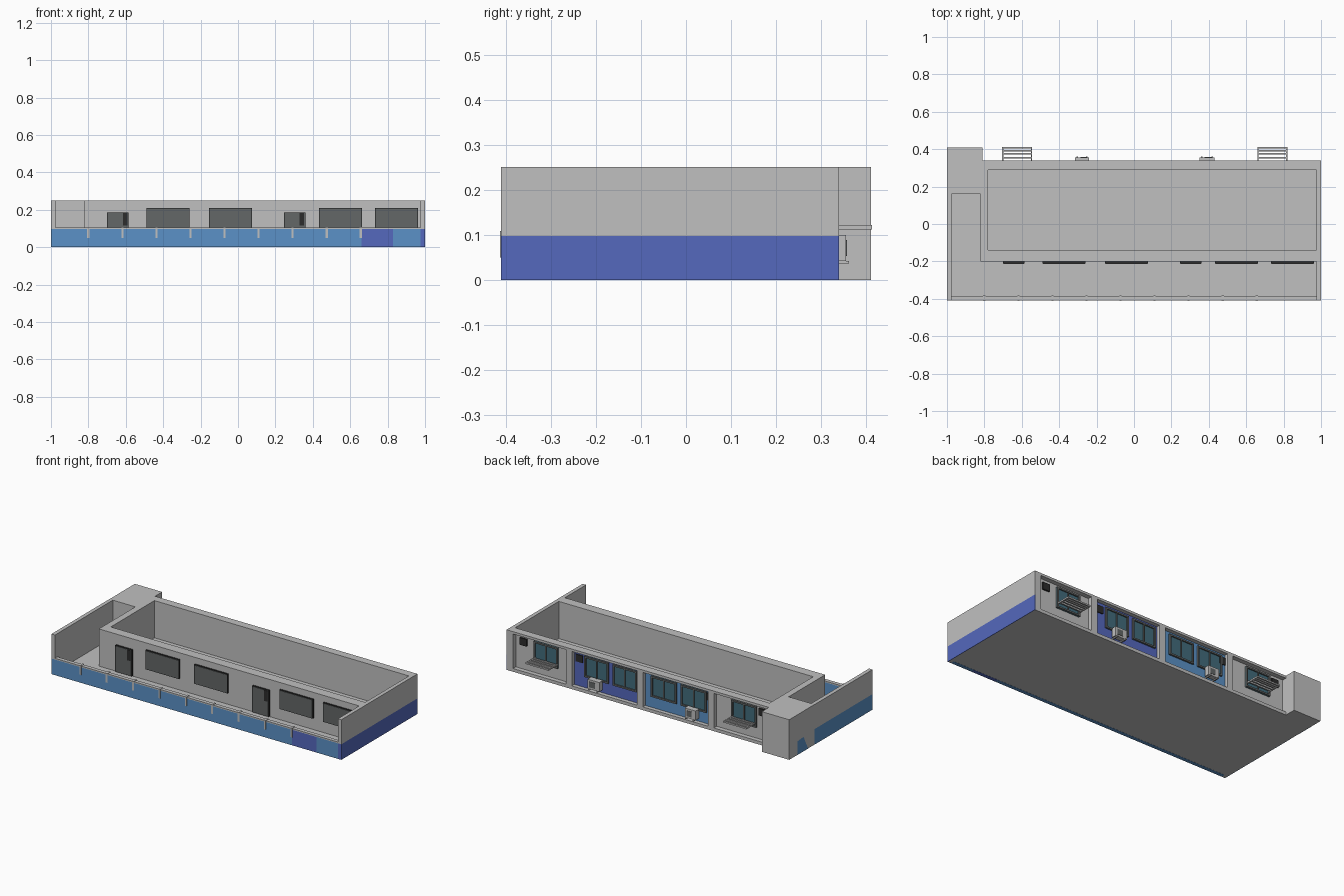
import bpy, bmesh


def mat(name, r, g, b):
    m = bpy.data.materials.new(name)
    m.diffuse_color = (r, g, b, 1)
    return m


GREY = mat("concrete_grey", 0.53, 0.53, 0.53)
SKY = mat("light_blue_paint", 0.105, 0.285, 0.57)
NAVY = mat("dark_blue_paint", 0.09, 0.14, 0.51)
PANEL = mat("dark_grey_panel", 0.125, 0.135, 0.135)
BLACK = mat("black_frame", 0.025, 0.025, 0.025)
GLASS = mat("teal_glass", 0.055, 0.15, 0.2)


def boxes(name, material, *spans):
    """One object made of boxes given as (x0, x1, y0, y1, z0, z1)."""
    bm = bmesh.new()
    for x0, x1, y0, y1, z0, z1 in spans:
        vs = bmesh.ops.create_cube(bm, size=1)["verts"]
        for v in vs:
            v.co.x = x1 if v.co.x > 0 else x0
            v.co.y = y1 if v.co.y > 0 else y0
            v.co.z = z1 if v.co.z > 0 else z0
    me = bpy.data.meshes.new(name)
    bm.to_mesh(me)
    bm.free()
    me.materials.append(material)
    ob = bpy.data.objects.new(name, me)
    bpy.context.collection.objects.link(ob)
    return ob


H = 0.25      # storey height
B = 0.097     # painted band height
YW = 0.312    # recessed rear wall plane

# Floor slab
boxes("floor_slab", GREY, (-0.997, 0.997, -0.385, 0.31, 0, 0.018))

# Room walls, open at the top
boxes("room_front_wall", GREY, (-0.82, 0.976, -0.2, -0.14, 0.018, H))
boxes("room_left_wall", GREY, (-0.82, -0.78, -0.14, 0.29, 0.018, H))
boxes("room_rear_wall", GREY, (-0.82, 0.976, 0.29, YW, 0.018, H))

# Side walls with painted lower bands
boxes("right_side_wall", GREY, (0.976, 0.997, -0.407, 0.34, 0, B), (0.976, 1, -0.41, 0.34, B, H))
boxes("right_band", NAVY, (0.997, 1, -0.41, 0.34, 0, B), (0.976, 0.997, -0.41, -0.407, 0, B))
boxes("left_side_wall", GREY, (-0.997, -0.976, -0.407, 0.16, 0, B), (-1, -0.976, -0.41, 0.16, B, H))
boxes("left_band", SKY, (-1, -0.997, -0.41, 0.16, 0, B), (-0.997, -0.976, -0.41, -0.407, 0, B))

# Corner block with a painted patch on its outer side
boxes("corner_block", GREY, (-0.999, -0.81, 0.16, 0.41, 0, H))
me = bpy.data.meshes.new("block_patch")
me.from_pydata([(-1, 0.33, 0), (-1, 0.225, 0), (-1, 0.27, 0.09), (-1, 0.33, 0.085)], [], [(3, 2, 1, 0)])
me.materials.append(SKY)
bpy.context.collection.objects.link(bpy.data.objects.new("block_patch", me))

# Corridor parapet with cap and drain spouts
boxes("parapet", SKY, (-0.976, 0.66, -0.41, -0.386, 0, B), (0.83, 0.976, -0.41, -0.386, 0, B))
boxes("parapet_dark_section", NAVY, (0.66, 0.83, -0.41, -0.386, 0, B))
boxes("parapet_cap", GREY, (-0.976, 0.976, -0.41, -0.386, B, 0.105))
posts = [-0.8 + 0.182 * i for i in range(9)]
boxes("parapet_posts", GREY, *[(x - 0.006, x + 0.006, -0.413, -0.383, 0.05, 0.108) for x in posts])

# Corridor doors and windows
openings = [("door", -0.7, -0.585, 0.02, 0.185), ("door", 0.245, 0.36, 0.02, 0.185),
            ("window", -0.49, -0.26, 0.09, 0.21), ("window", -0.155, 0.075, 0.09, 0.21),
            ("window", 0.433, 0.663, 0.09, 0.21), ("window", 0.733, 0.963, 0.09, 0.21)]
for kind, x0, x1, z0, z1 in openings:
    boxes("corridor_%s_frame" % kind, BLACK, (x0, x1, -0.21, -0.2, z0, z1))
    boxes("corridor_%s_panel" % kind, PANEL, (x0 + .003, x1 - .003, -0.213, -0.21, z0 + .003, z1 - .003))
    if kind == "door":
        boxes("door_grille", BLACK, (x1 - 0.03, x1 - 0.006, -0.215, -0.213, 0.115, 0.182))

# Rear columns and beams
cols = [(0.55, 0.59), (0.06, 0.10), (-0.43, -0.39)]
boxes("rear_columns", GREY, *[(a, b, YW, 0.34, 0.02, 0.235) for a, b in cols],
      (0.955, 0.976, YW, 0.34, 0.02, 0.235))
boxes("rear_top_beam", GREY, (-0.81, 0.976, YW, 0.34, 0.235, H))
boxes("rear_bottom_beam", GREY, (-0.81, 0.976, 0.31, 0.34, 0, 0.02))

# Painted rear bays
boxes("rear_dark_bay", NAVY, (0.10, 0.55, YW, YW + 0.003, 0.02, 0.235))
boxes("rear_light_bay", SKY, (-0.39, 0.06, YW, YW + 0.003, 0.02, 0.235))

# Rear windows: frame bars around two panes
for x0, x1 in [(0.66, 0.825), (0.31, 0.475), (0.115, 0.28), (-0.16, 0.015), (-0.365, -0.19), (-0.71, -0.54)]:
    z0, z1, t, xm = 0.09, 0.22, 0.01, (x0 + x1) / 2
    boxes("rear_window_glass", GLASS, (x0, x1, YW, YW + 0.006, z0, z1))
    boxes("rear_window_frame", PANEL,
          (x0, x0 + t, YW, YW + 0.014, z0, z1), (x1 - t, x1, YW, YW + 0.014, z0, z1),
          (xm - t / 3, xm + t / 3, YW, YW + 0.012, z0, z1),
          (x0, x1, YW, YW + 0.014, z0, z0 + t), (x0, x1, YW, YW + 0.014, z1 - t, z1))

# Slatted racks under the end windows
for x0, x1 in [(0.66, 0.82), (-0.705, -0.545)]:
    slats = [(x0, x1, y, y + 0.009, 0.113, 0.122) for y in (0.33, 0.3505, 0.371, 0.3865, 0.404)]
    boxes("window_rack", GREY, *slats, (x0, x0 + 0.006, YW, 0.413, 0.112, 0.121),
          (x1 - 0.006, x1, YW, 0.413, 0.112, 0.121))

# Air conditioner units on brackets, with a dark fan grille
for x0, x1 in [(0.35, 0.43), (-0.315, -0.24)]:
    boxes("air_conditioner", GREY, (x0, x1, 0.322, 0.355, 0.042, 0.1))
    boxes("fan_grille", PANEL, (x0 + 0.028, x1 - 0.012, 0.355, 0.357, 0.053, 0.088))
    boxes("unit_bracket", GREY, (x0 + 0.008, x0 + 0.016, YW, 0.362, 0.036, 0.042),
          (x1 - 0.016, x1 - 0.008, YW, 0.362, 0.036, 0.042))

# Vent openings
boxes("rear_vents", BLACK, *[(x - 0.024, x + 0.024, YW, YW + 0.009, 0.17, 0.215)
                             for x in (0.9, 0.515, -0.375, -0.75)])
